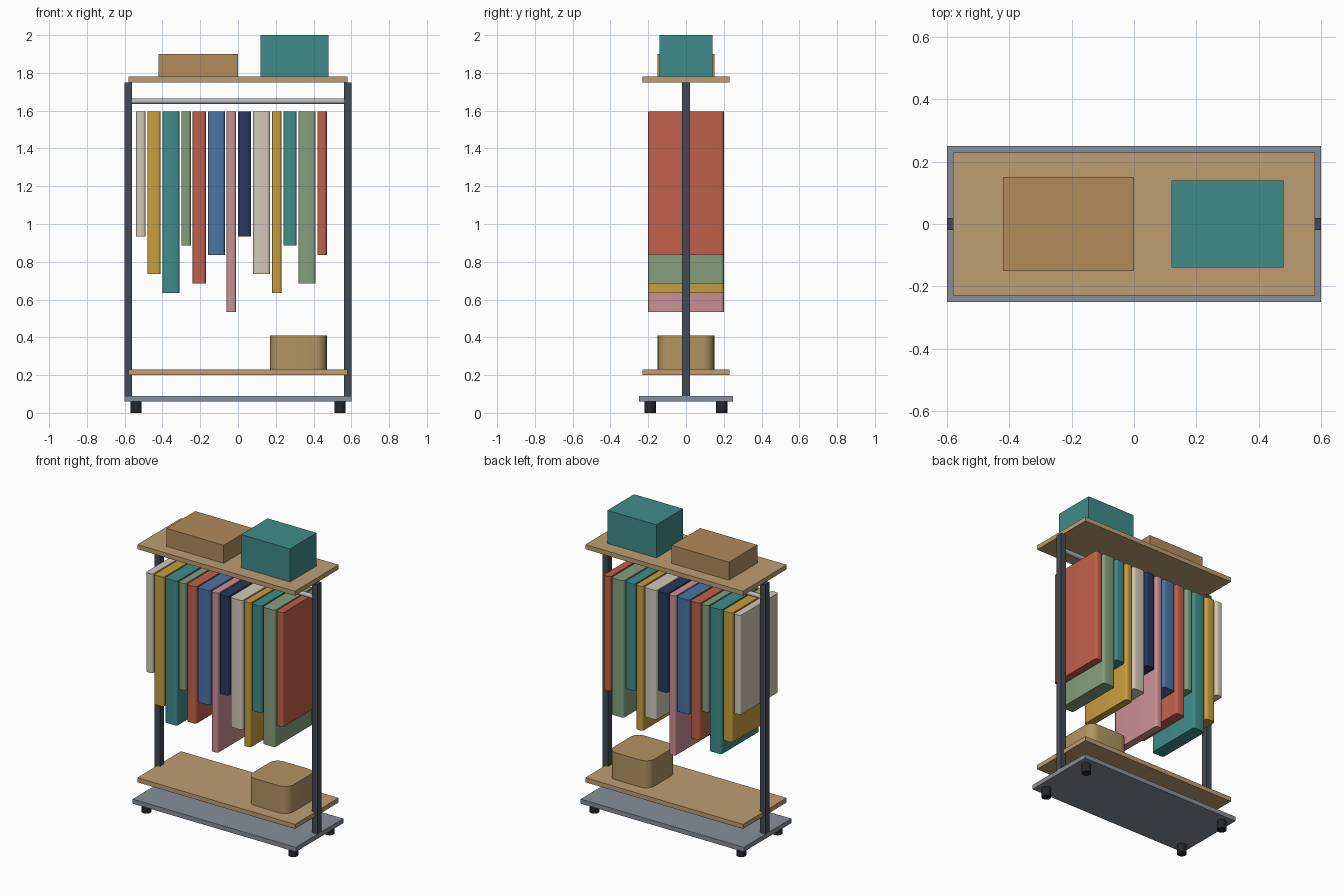
import bpy, bmesh, math

if "Cube" in bpy.data.objects:
    bpy.data.objects.remove(bpy.data.objects["Cube"])


def material(name, hex_rgb):
    lin = [(int(hex_rgb[i:i + 2], 16) / 255) ** 2.2 for i in (0, 2, 4)]
    m = bpy.data.materials.new(name)
    m.diffuse_color = (*lin, 1)
    m.use_nodes = True
    m.node_tree.nodes["Principled BSDF"].inputs["Base Color"].default_value = m.diffuse_color
    return m


STEEL = material("dark_steel", "474C56")
PLATE = material("base_grey", "868E97")
CHROME = material("rail_grey", "B4B9BE")
RUBBER = material("rubber", "2A2B2E")
WOOD = material("wood", "BC9C72")
CARD = material("cardboard", "AF8A5C")
WICKER = material("wicker", "B09362")
CLOTH = {n: material(n, h) for n, h in dict(
    cream="D0C7B6", gold="C79C40", teal="418B89", green="839D7B", red="C0604B",
    blue="4C73A3", pink="C88F94", navy="2C3A5E").items()}


def finish(bm, name, mat, smooth):
    me = bpy.data.meshes.new(name)
    bm.to_mesh(me)
    bm.free()
    me.materials.append(mat)
    ob = bpy.data.objects.new(name, me)
    bpy.context.collection.objects.link(ob)
    if smooth:
        bpy.ops.object.select_all(action='DESELECT')
        ob.select_set(True)
        bpy.context.view_layer.objects.active = ob
        bpy.ops.object.shade_smooth_by_angle(angle=math.radians(35))
    return ob


def box(name, xr, yr, zr, mat, radius=0, segments=5):
    """Box from min/max ranges, optionally with rounded vertical edges."""
    bm = bmesh.new()
    bmesh.ops.create_cube(bm, size=1)
    for v in bm.verts:
        v.co = [r[0] if c < 0 else r[1] for c, r in zip(v.co, (xr, yr, zr))]
    if radius:
        upright = [e for e in bm.edges
                   if abs(e.verts[0].co.z - e.verts[1].co.z) > 1e-4]
        bmesh.ops.bevel(bm, geom=upright, offset=radius, segments=segments,
                        profile=0.5, affect='EDGES')
    return finish(bm, name, mat, radius > 0)


def cylinder(name, radius, length, loc, mat, along_x=False, sides=20):
    bm = bmesh.new()
    bmesh.ops.create_cone(bm, cap_ends=True, segments=sides, radius1=radius,
                          radius2=radius, depth=length)
    ob = finish(bm, name, mat, True)
    ob.location = loc
    if along_x:
        ob.rotation_euler.y = math.pi / 2
    return ob


# base plate, casters and posts
box("base_plate", (-0.6, 0.6), (-0.25, 0.25), (0.06, 0.09), PLATE)
for sx, side in ((-1, "left"), (1, "right")):
    for sy, end in ((-1, "front"), (1, "back")):
        cylinder(f"caster_{end}_{side}", 0.03, 0.06,
                 (sx * 0.54, sy * 0.19, 0.03), RUBBER)
    x = sx * 0.58
    box(f"post_{side}", (x - 0.02, x + 0.02), (-0.02, 0.02), (0.09, 1.75), STEEL)

# shelves and hanging rail
box("lower_shelf", (-0.58, 0.58), (-0.23, 0.23), (0.20, 0.23), WOOD)
box("top_shelf", (-0.58, 0.58), (-0.23, 0.23), (1.75, 1.78), WOOD)
cylinder("hanging_rail", 0.015, 1.16, (0, 0, 1.65), CHROME, along_x=True)

# storage boxes and basket
box("flat_storage_box", (-0.42, 0.0), (-0.15, 0.15), (1.78, 1.90), CARD)
box("tall_storage_box", (0.12, 0.48), (-0.14, 0.14), (1.78, 2.0), CLOTH["teal"])
box("basket", (0.17, 0.47), (-0.15, 0.15), (0.23, 0.41), WICKER, 0.06, 6)

# row of garments: widths and lengths repeat in cycles
widths = (0.05, 0.07, 0.09)
lengths = (0.66, 0.86, 0.96, 0.71, 0.91, 0.76, 1.06)
colours = ("cream gold teal green red blue pink navy "
           "cream gold teal green red").split()
x, top = -0.54, 1.595
for i, colour in enumerate(colours):
    w = widths[i % 3]
    box(f"garment_{i + 1}", (x, x + w), (-0.2, 0.2), (top - lengths[i % 7], top),
        CLOTH[colour], 0.015, 4)
    x += w + 0.01
